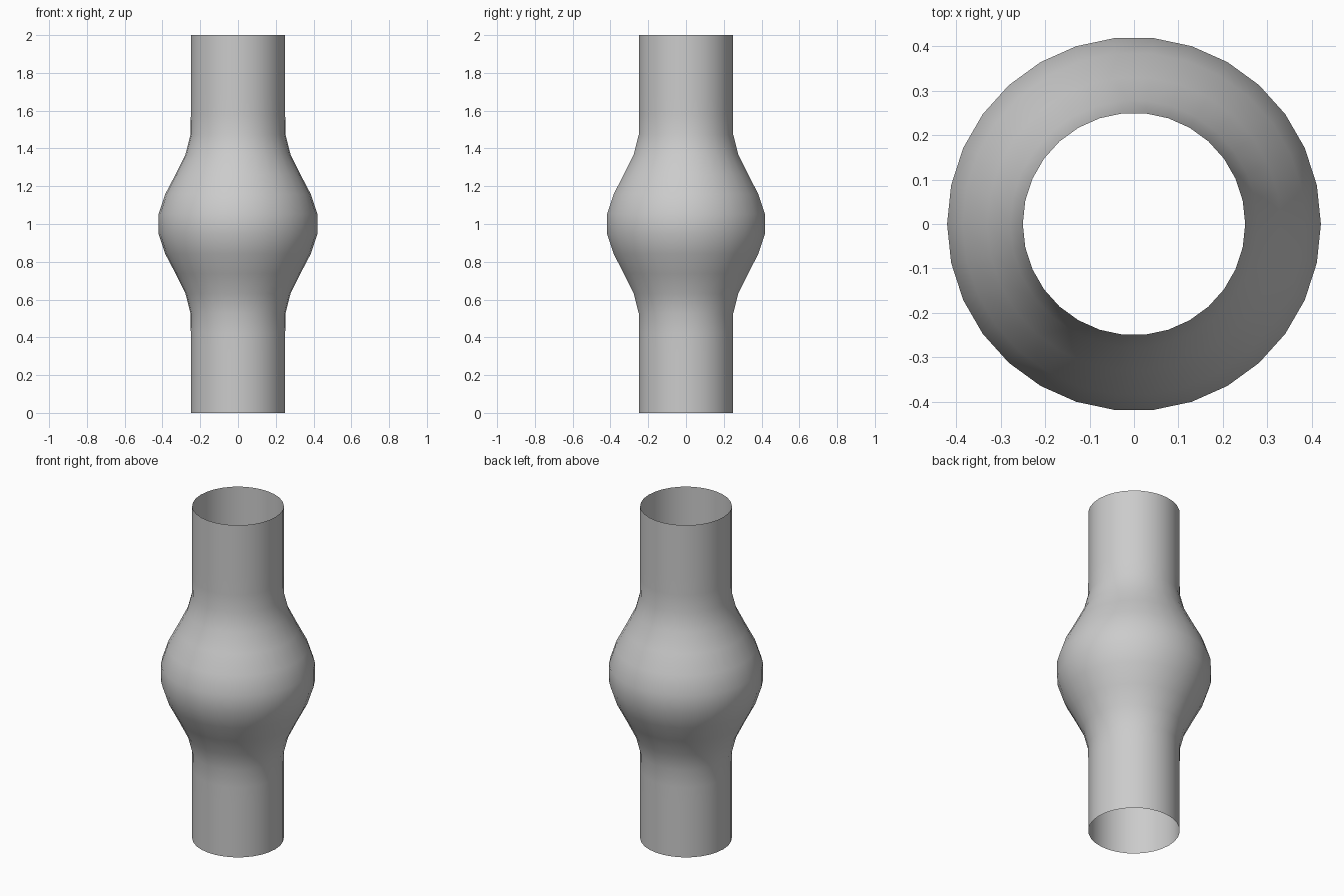
import bpy, bmesh, math

SIDES, ROWS = 30, 20
HEIGHT, RADIUS, SWELL, HALF_SPAN = 2.0, 0.25, 0.175, 0.5

cube = bpy.data.objects.get("Cube")
if cube:
    bpy.data.objects.remove(cube, do_unlink=True)

# Plain grey surface
grey = bpy.data.materials.new("plain grey")
grey.use_nodes = True
colour = (0.6, 0.6, 0.6, 1)
grey.diffuse_color = colour
grey.node_tree.nodes["Principled BSDF"].inputs["Base Color"].default_value = colour


def tube_radius(z):
    """Straight pipe with a cosine swelling around mid height."""
    d = abs(z - HEIGHT / 2)
    if d >= HALF_SPAN:
        return RADIUS
    return RADIUS + SWELL * math.cos(math.pi * d / (2 * HALF_SPAN)) ** 2


# Open-ended tube, lofted from evenly spaced rings
bm = bmesh.new()
rings = []
for row in range(ROWS):
    z = HEIGHT * row / (ROWS - 1)
    r = tube_radius(z)
    angles = [math.tau * i / SIDES for i in range(SIDES)]
    rings.append([bm.verts.new((r * math.cos(a), r * math.sin(a), z)) for a in angles])
for low, high in zip(rings, rings[1:]):
    for i in range(SIDES):
        j = (i + 1) % SIDES
        bm.faces.new((low[i], low[j], high[j], high[i]))

mesh = bpy.data.meshes.new("bulged_tube")
bm.to_mesh(mesh)
bm.free()
mesh.materials.append(grey)
tube = bpy.data.objects.new("bulged_tube", mesh)
bpy.context.collection.objects.link(tube)

# Smooth shading
for face in mesh.polygons:
    face.use_smooth = True
